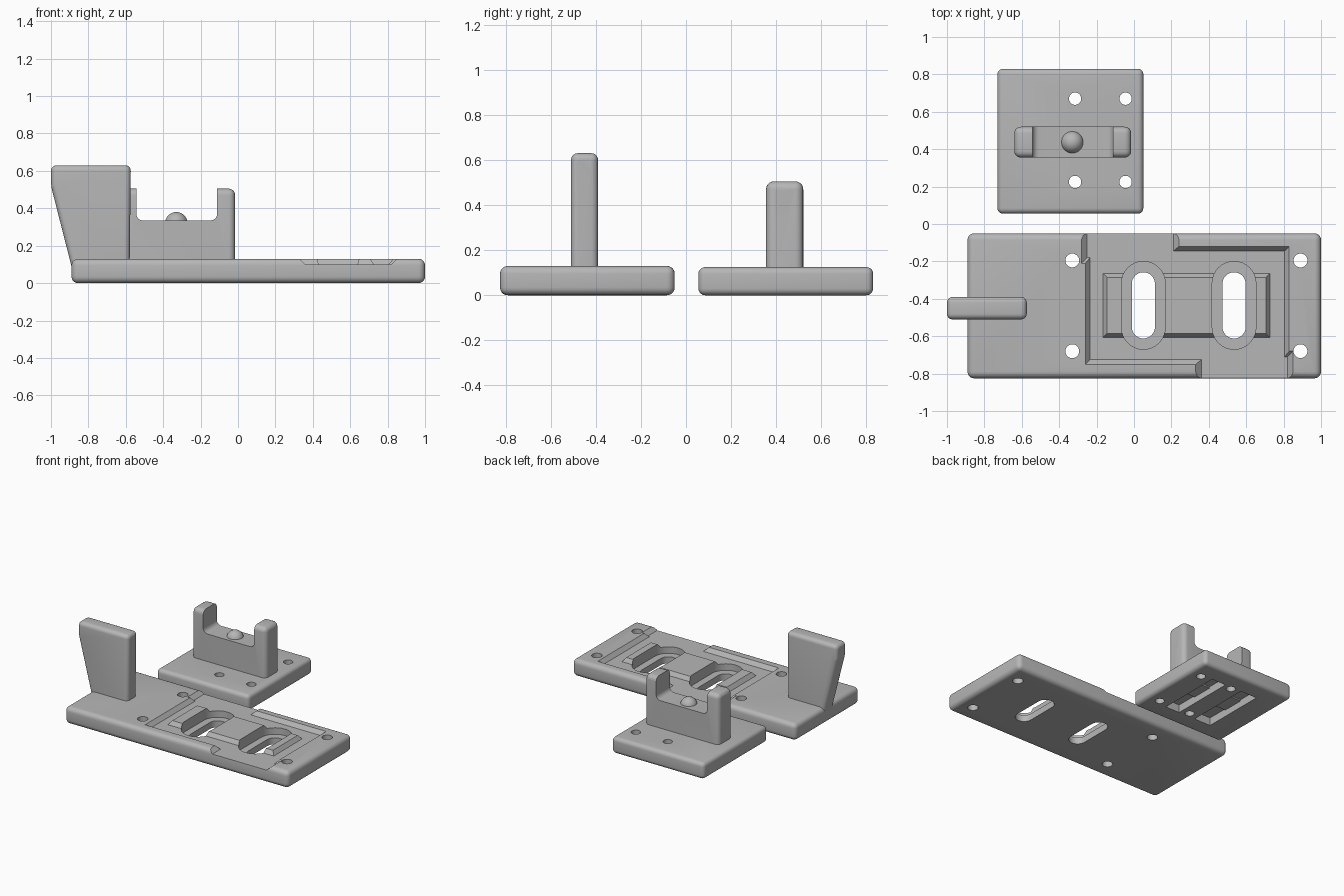
import bpy, bmesh, math
from mathutils import Vector, Matrix

cube = bpy.data.objects.get("Cube")
if cube:
    bpy.data.objects.remove(cube, do_unlink=True)

grey = bpy.data.materials.new("plain grey")
grey.use_nodes = True
COLOUR = (0.47, 0.47, 0.47, 1)
grey.diffuse_color = COLOUR
grey.node_tree.nodes["Principled BSDF"].inputs["Base Color"].default_value = COLOUR


def make(name, bm):
    bmesh.ops.recalc_face_normals(bm, faces=bm.faces)
    me = bpy.data.meshes.new(name)
    bm.to_mesh(me)
    bm.free()
    me.materials.append(grey)
    ob = bpy.data.objects.new(name, me)
    bpy.context.collection.objects.link(ob)
    return ob


def loft(bottom, top):
    """Solid between two matching rings of points."""
    bm = bmesh.new()
    a = [bm.verts.new(p) for p in bottom]
    b = [bm.verts.new(p) for p in top]
    n = len(a)
    bm.faces.new(a[::-1])
    bm.faces.new(b)
    for i in range(n):
        j = (i + 1) % n
        bm.faces.new((a[i], a[j], b[j], b[i]))
    bmesh.ops.recalc_face_normals(bm, faces=bm.faces)
    return bm


def rect(x0, x1, y0, y1, z, dx=0, dy=0):
    return [(x0 + dx, y0 + dy, z), (x1 - dx, y0 + dy, z),
            (x1 - dx, y1 - dy, z), (x0 + dx, y1 - dy, z)]


def box(x0, x1, y0, y1, z0, z1, dx=0, dy=0):
    """Box whose top is larger than its bottom by dx and dy on each side."""
    return loft(rect(x0, x1, y0, y1, z0, dx, dy), rect(x0, x1, y0, y1, z1))


def extrude_y(profile, y0, y1):
    return loft([(x, y0, z) for x, z in profile], [(x, y1, z) for x, z in profile])


def round_edges(bm, width, rule=lambda a, b: True):
    edges = [e for e in bm.edges if rule(e.verts[0].co, e.verts[1].co)]
    bmesh.ops.bevel(bm, geom=edges, offset=width, segments=5, profile=0.5,
                    affect='EDGES', clamp_overlap=True)
    return bm


def rod(centre, radius, length, axis='Z'):
    bm = bmesh.new()
    bmesh.ops.create_cone(bm, cap_ends=True, segments=32, radius1=radius,
                          radius2=radius, depth=length)
    if axis == 'X':
        bm.transform(Matrix.Rotation(math.pi / 2, 4, 'Y'))
    bm.transform(Matrix.Translation(centre))
    return bm


def stadium(cx, cy, r, half, z0, z1):
    ring = []
    for i in range(34):
        side = 1 if i < 17 else -1
        t = math.pi * (i if i < 17 else i - 1) / 16
        ring.append((cx + r * math.cos(t), cy + side * half + r * math.sin(t)))
    return loft([(x, y, z0) for x, y in ring], [(x, y, z1) for x, y in ring])


def combine(ob, solids, operation='DIFFERENCE'):
    """Apply booleans one by one and discard the helpers."""
    for bm in solids:
        helper = make("helper", bm)
        helper.hide_render = True
        mod = ob.modifiers.new("combine", 'BOOLEAN')
        mod.operation, mod.object, mod.solver = operation, helper, 'EXACT'
        dg = bpy.context.evaluated_depsgraph_get()
        result = bpy.data.meshes.new_from_object(ob.evaluated_get(dg))
        ob.modifiers.clear()
        ob.data = result
        bpy.data.objects.remove(helper, do_unlink=True)


def smooth(ob):
    bpy.ops.object.select_all(action='DESELECT')
    ob.select_set(True)
    bpy.context.view_layer.objects.active = ob
    bpy.ops.object.shade_smooth_by_angle(angle=math.radians(30))


# Long base plate with a stepped recess
FLOOR, TOP = 0.1, 0.13
base = make("base_plate", round_edges(box(-0.89, 1, -0.825, -0.05, 0, TOP), 0.035))
rise = 0.1
combine(base, [
    box(-0.26, 0.83, -0.75, -0.12, FLOOR, TOP, 0.025, 0.025),
    box(-0.28, 0.24, -0.21, 0.02, FLOOR, TOP, 0.03, 0.03),
    box(0.33, 0.85, -0.89, -0.68, FLOOR, TOP, 0.03, 0.03),
])
# Raised pad with flared foot in the recess
combine(base, [box(-0.145, 0.705, -0.585, -0.285, FLOOR - 0.005, TOP, -0.025, -0.025)], 'UNION')
# Adjustment slots with wide upper steps, and screw holes
slots = []
for x in (0.05, 0.535):
    slots += [stadium(x, -0.435, 0.117, 0.118, 0.05, 0.2),
              stadium(x, -0.435, 0.062, 0.115, -0.1, 0.2)]
holes = [rod((x, y, 0.05), 0.037, 0.4) for x in (-0.33, 0.89) for y in (-0.195, -0.68)]
combine(base, slots + holes)
smooth(base)

# Slanted lever post with a cross hole
profile = [(-0.875, 0.03), (-0.58, 0.03), (-0.573, 0.63), (-1, 0.63), (-1, 0.52)]
post = make("lever_post", round_edges(extrude_y(profile, -0.51, -0.39), 0.03,
            lambda a, b: max(a.z, b.z) > 0.1))
combine(post, [rod((-0.8, -0.447, 0.57), 0.04, 1, 'X')])
smooth(post)

# Small square plate with screw holes and underside pockets
plate = make("square_plate", round_edges(box(-0.73, 0.05, 0.055, 0.83, 0, 0.125), 0.03))
combine(plate, [rod((x, y, 0.05), 0.033, 0.4) for x in (-0.315, -0.045) for y in (0.225, 0.67)]
        + [box(x0, x1, 0.19, 0.69, -0.05, 0.06) for x0, x1 in ((-0.25, -0.13), (-0.53, -0.39))])
smooth(plate)

# Forked bracket, filleted inside and rounded outside
L, R, SEAT, EAR = -0.64, -0.015, 0.335, 0.505
fork = [(L, 0.05), (R, 0.05), (R, EAR), (R - 0.097, EAR), (R - 0.097, SEAT),
        (L + 0.097, SEAT), (L + 0.097, EAR), (L, EAR)]
bm = extrude_y(fork, 0.355, 0.52)


def outer(a, b):
    end = abs(a.x - b.x) < 0.001 and (abs(a.x - L) < 0.001 or abs(a.x - R) < 0.001)
    ear_side = a.z > EAR - 0.01 and b.z > EAR - 0.01 and abs(a.y - b.y) < 0.001
    seat_fillet = abs(a.z - SEAT) < 0.001 and abs(b.z - SEAT) < 0.001 and abs(a.x - b.x) < 0.001
    return (end and max(a.z, b.z) > 0.1) or ear_side or seat_fillet


bracket = make("forked_bracket", round_edges(bm, 0.035, outer))
combine(bracket, [rod((-0.33, 0.435, 0.445), 0.04, 1, 'X')])
smooth(bracket)

# Pivot ball on the bracket seat
bm = bmesh.new()
bmesh.ops.create_uvsphere(bm, u_segments=32, v_segments=16, radius=0.06)
bm.transform(Matrix.Translation((-0.33, 0.437, 0.32)))
ball = make("pivot_ball", bm)
smooth(ball)
